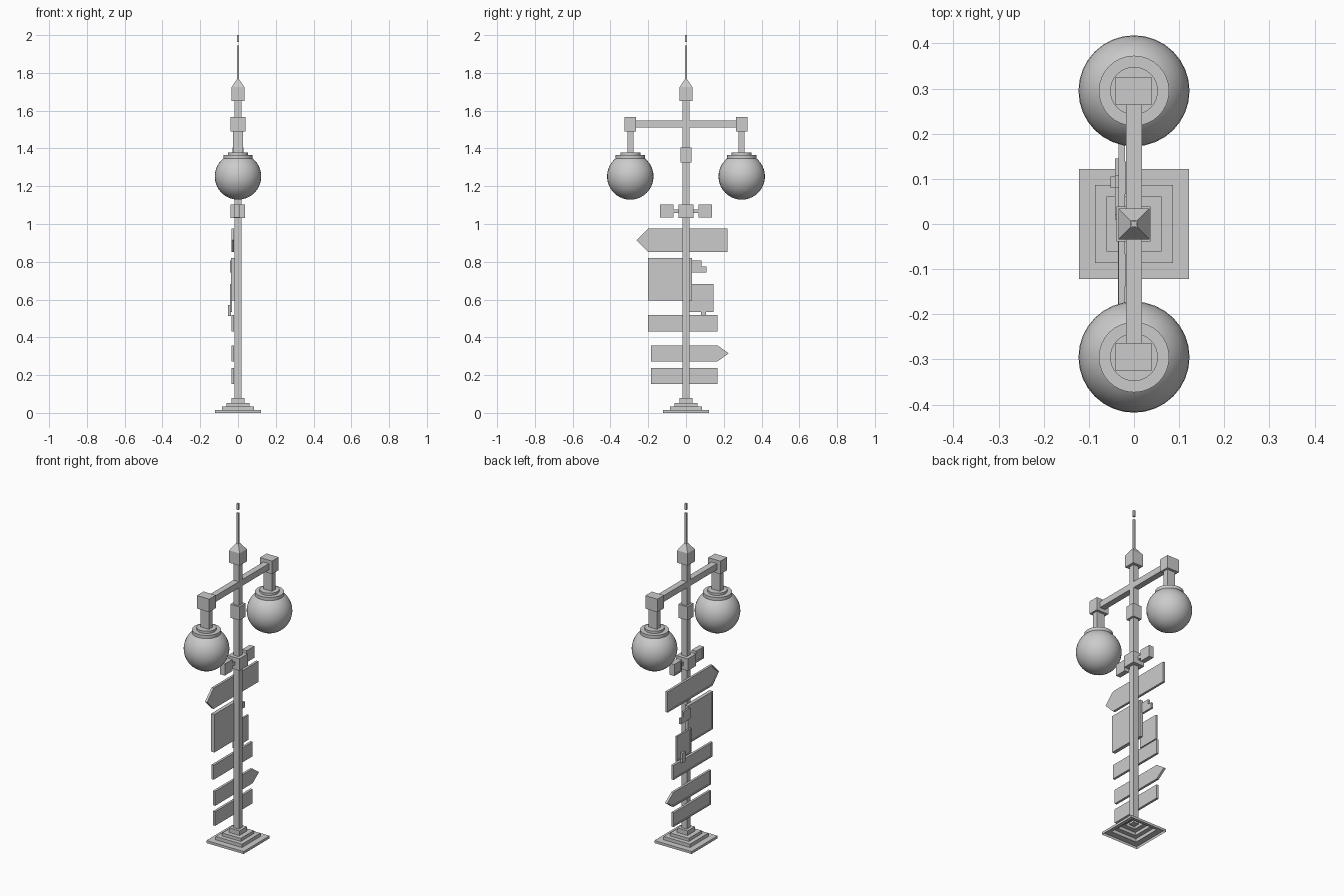
import bpy, bmesh, math

if "Cube" in bpy.data.objects:
    bpy.data.objects.remove(bpy.data.objects["Cube"])


def finish(name, bm):
    bmesh.ops.recalc_face_normals(bm, faces=bm.faces)
    me = bpy.data.meshes.new(name)
    bm.to_mesh(me)
    bm.free()
    ob = bpy.data.objects.new(name, me)
    bpy.context.collection.objects.link(ob)
    return ob


def box(name, x0, x1, y0, y1, z0, z1):
    plate(name, [(y0, z0), (y1, z0), (y1, z1), (y0, z1)], x0, x1, 0)


def plate(name, outline, x0=-0.034, x1=-0.02, rim=0.009):
    """Extrude a y-z outline along x; optionally recess the -x face inside a rim."""
    bm = bmesh.new()
    face = bm.faces.new([bm.verts.new((x0, y, z)) for y, z in outline])
    ext = bmesh.ops.extrude_face_region(bm, geom=[face], use_keep_orig=True)
    for v in ext["geom"]:
        if isinstance(v, bmesh.types.BMVert):
            v.co.x = x1
    bmesh.ops.recalc_face_normals(bm, faces=bm.faces)
    if rim:
        front = [f for f in bm.faces if f.normal.x < -0.9]
        bmesh.ops.inset_region(bm, faces=front, thickness=rim)
        front = [f for f in bm.faces if f.normal.x < -0.9]
        inner = min(front, key=lambda f: (len(f.verts) != len(outline),
                    sum((v.co - f.calc_center_median()).length > 0 and
                        any(len(e.link_faces) == 2 and abs(e.calc_face_angle(0)) > 1
                            for e in v.link_edges) for v in f.verts)))
        bmesh.ops.inset_region(bm, faces=[inner], thickness=0.001, depth=-0.004)
    return finish(name, bm)


def rect(y0, y1, z0, z1):
    return [(y0, z0), (y1, z0), (y1, z1), (y0, z1)]


def square_lathe(name, profile, cap_top=True):
    """Stack square rings given as (half width, z)."""
    bm = bmesh.new()
    rings = [[bm.verts.new((sx * h, sy * h, z)) for sx, sy in
              ((-1, -1), (1, -1), (1, 1), (-1, 1))] for h, z in profile]
    for a, b in zip(rings, rings[1:]):
        for i in range(4):
            j = (i + 1) % 4
            bm.faces.new((a[i], a[j], b[j], b[i]))
    if cap_top:
        bm.faces.new(rings[-1])
    return finish(name, bm)


# Stepped base, open underneath
square_lathe("stepped_base", [(0.122, 0), (0.122, 0.015), (0.086, 0.015), (0.086, 0.035),
                              (0.061, 0.035), (0.061, 0.053), (0.034, 0.053), (0.034, 0.08)])

# Pole, collars, finial and antenna
box("pole", -0.018, 0.018, -0.018, 0.018, 0.055, 1.66)
box("lower_collar", -0.039, 0.037, -0.039, 0.039, 1.032, 1.103)
box("upper_collar", -0.03, 0.03, -0.029, 0.029, 1.325, 1.405)
square_lathe("finial", [(0.0, 1.652), (0.034, 1.652), (0.034, 1.725), (0.008, 1.764)])
box("antenna", -0.006, 0.006, -0.006, 0.006, 1.76, 1.944)
box("antenna_tip", -0.006, 0.006, -0.006, 0.006, 1.964, 2.0)

# Cross arm with a lamp at each end
box("cross_arm", -0.018, 0.018, -0.28, 0.28, 1.51, 1.547)
for s, side in ((-1, "near"), (1, "far")):
    y = s * 0.295
    box(side + "_arm_block", -0.041, 0.039, y - 0.031, y + 0.031, 1.49, 1.567)
    box(side + "_lamp_stem", -0.027, 0.027, y - 0.016, y + 0.016, 1.37, 1.495)
    bpy.ops.mesh.primitive_uv_sphere_add(segments=32, ring_count=20, radius=0.123,
                                         location=(0, y, 1.252))
    bpy.context.object.name = side + "_globe"
    bpy.ops.object.shade_smooth()
    for k, (r, z0, z1) in enumerate(((0.078, 1.343, 1.366), (0.053, 1.36, 1.379))):
        bpy.ops.mesh.primitive_cylinder_add(vertices=32, radius=r, depth=z1 - z0,
                                            location=(0, y, (z0 + z1) / 2))
        bpy.context.object.name = side + "_globe_cap_" + str(k + 1)
        bpy.ops.object.shade_smooth_by_angle(angle=math.radians(30))
    # Small boxes linked to the lower collar
    lo, hi = sorted((s * 0.066, s * 0.138))
    plate(side + "_side_box", rect(lo, hi, 1.034, 1.103), -0.02, 0.01, 0.012)
    lo, hi = sorted((s * 0.03, s * 0.075))
    box(side + "_side_link", -0.012, 0.006, lo, hi, 1.058, 1.078)

# Sign boards on the -x side of the pole
plate("top_arrow_sign", [(-0.2, 0.852), (0.22, 0.852), (0.22, 0.975), (-0.2, 0.975), (-0.262, 0.914)])
plate("large_board", rect(-0.2, 0.032, 0.595, 0.82), -0.036, -0.015)
plate("upper_board", rect(-0.2, 0.166, 0.432, 0.518))
plate("lower_arrow_sign", [(-0.185, 0.272), (0.166, 0.272), (0.226, 0.315), (0.166, 0.358), (-0.185, 0.358)])
plate("bottom_board", rect(-0.185, 0.166, 0.153, 0.237))

# Small panel with its fittings
plate("small_panel", rect(0.01, 0.145, 0.535, 0.683), -0.042, -0.032)
box("panel_latch", -0.052, -0.038, 0.08, 0.105, 0.513, 0.572)
box("bracket_upper", -0.042, -0.03, 0.02, 0.082, 0.775, 0.806)
box("bracket_lower", -0.042, -0.03, 0.02, 0.108, 0.742, 0.776)
